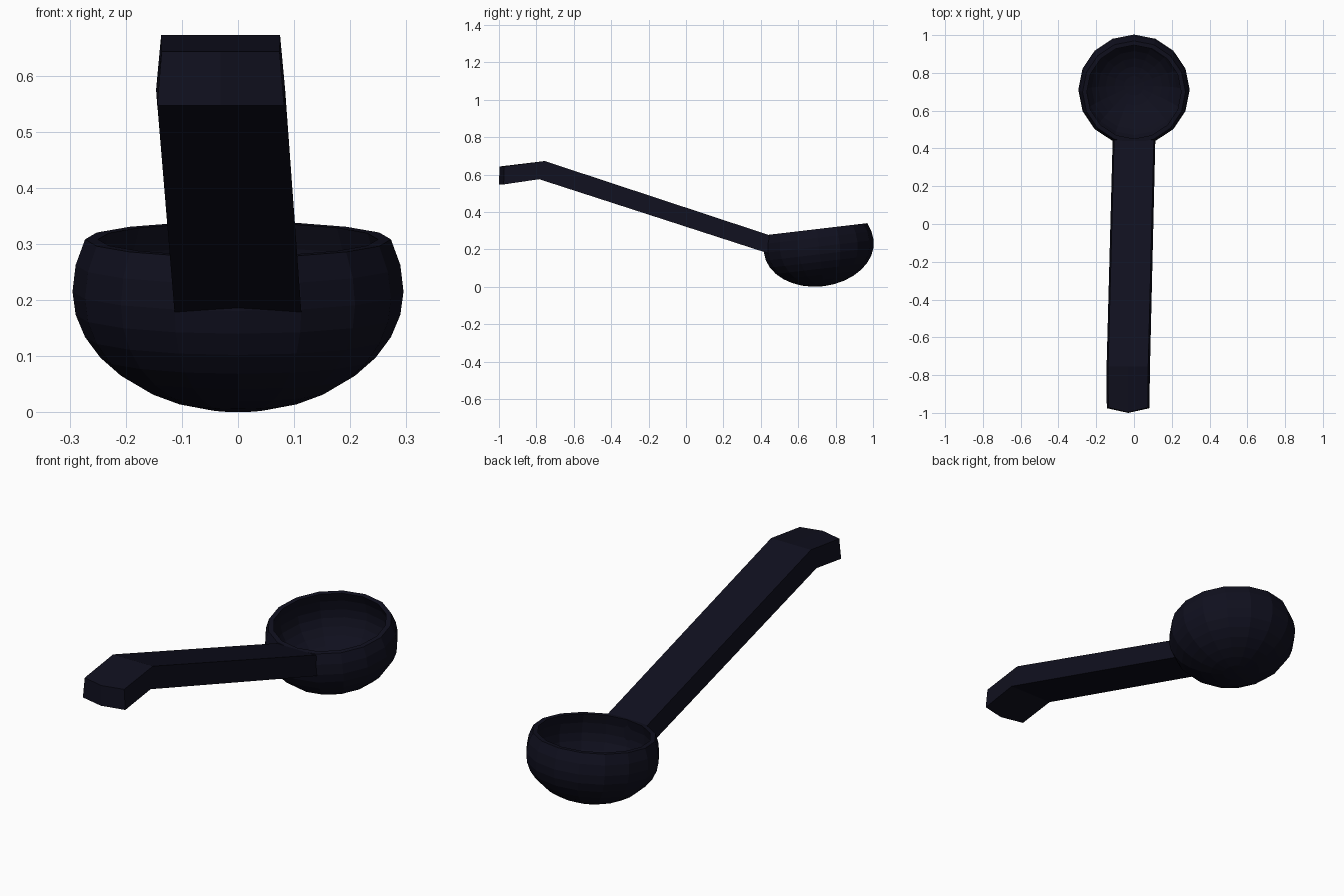
import bpy, bmesh, math
from mathutils import Matrix

if "Cube" in bpy.data.objects:
    bpy.data.objects.remove(bpy.data.objects["Cube"])

mat = bpy.data.materials.new("dark_navy")
mat.diffuse_color = (0.005, 0.005, 0.013, 1)
mat.use_nodes = True
mat.node_tree.nodes["Principled BSDF"].inputs["Base Color"].default_value = mat.diffuse_color


def finish(bm, name):
    bmesh.ops.recalc_face_normals(bm, faces=bm.faces)
    me = bpy.data.meshes.new(name)
    bm.to_mesh(me)
    bm.free()
    me.materials.append(mat)
    ob = bpy.data.objects.new(name, me)
    bpy.context.collection.objects.link(ob)
    return ob


def half_profile(radius, up, down, rim_steps=2):
    """Radius/height pairs from the rim down to the bottom pole."""
    pts = []
    for i in range(rim_steps, -9, -1):
        a = math.radians(11.25 * i)
        c = up if i > 0 else down
        pts.append((max(radius * math.cos(a), 0.0), c * math.sin(a)))
    return pts


# Bowl: 16-sided thick-walled lathe, tilted slightly toward the handle
outer = half_profile(0.295, 0.245, 0.2135)
inner = half_profile(0.27, 0.245, 0.19)
profile = outer[::-1] + inner
bm = bmesh.new()
vs = [bm.verts.new((r, 0, z)) for r, z in profile]
es = [bm.edges.new(p) for p in zip(vs, vs[1:])]
bmesh.ops.spin(bm, geom=vs + es, axis=(0, 0, 1), cent=(0, 0, 0),
               angle=2 * math.pi, steps=16, use_duplicate=False)
bmesh.ops.remove_doubles(bm, verts=bm.verts, dist=0.0005)
bm.transform(Matrix.Translation((0, 0.71, 0.215)) @ Matrix.Rotation(math.radians(6.7), 4, 'X'))
finish(bm, "bowl")

# Handle: tapered bar with a bend, ending in a shallow point
# station: centre x, half widths (top, bottom), top y/z, bottom y/z, tip offset
stations = [
    (0.0, 0.105, 0.113, 0.445, 0.276, 0.445, 0.177, 0.0),
    (-0.031, 0.106, 0.115, -0.755, 0.672, -0.785, 0.575, 0.0),
    (-0.031, 0.105, 0.113, -0.972, 0.643, -0.975, 0.547, -0.025),
]
bm = bmesh.new()
rings = []
for cx, wt, wb, yt, zt, yb, zb, tip in stations:
    top = [(cx + s * wt, yt + (tip if s == 0 else 0), zt) for s in (-1, 0, 1)]
    bot = [(cx + s * wb, yb + (tip if s == 0 else 0), zb) for s in (1, 0, -1)]
    rings.append([bm.verts.new(p) for p in top + bot])
for a, b in zip(rings, rings[1:]):
    for i in range(6):
        j = (i + 1) % 6
        bm.faces.new((a[i], a[j], b[j], b[i]))
for r in (rings[0], rings[-1]):
    bm.faces.new((r[0], r[1], r[4], r[5]))
    bm.faces.new((r[1], r[2], r[3], r[4]))
finish(bm, "handle")
